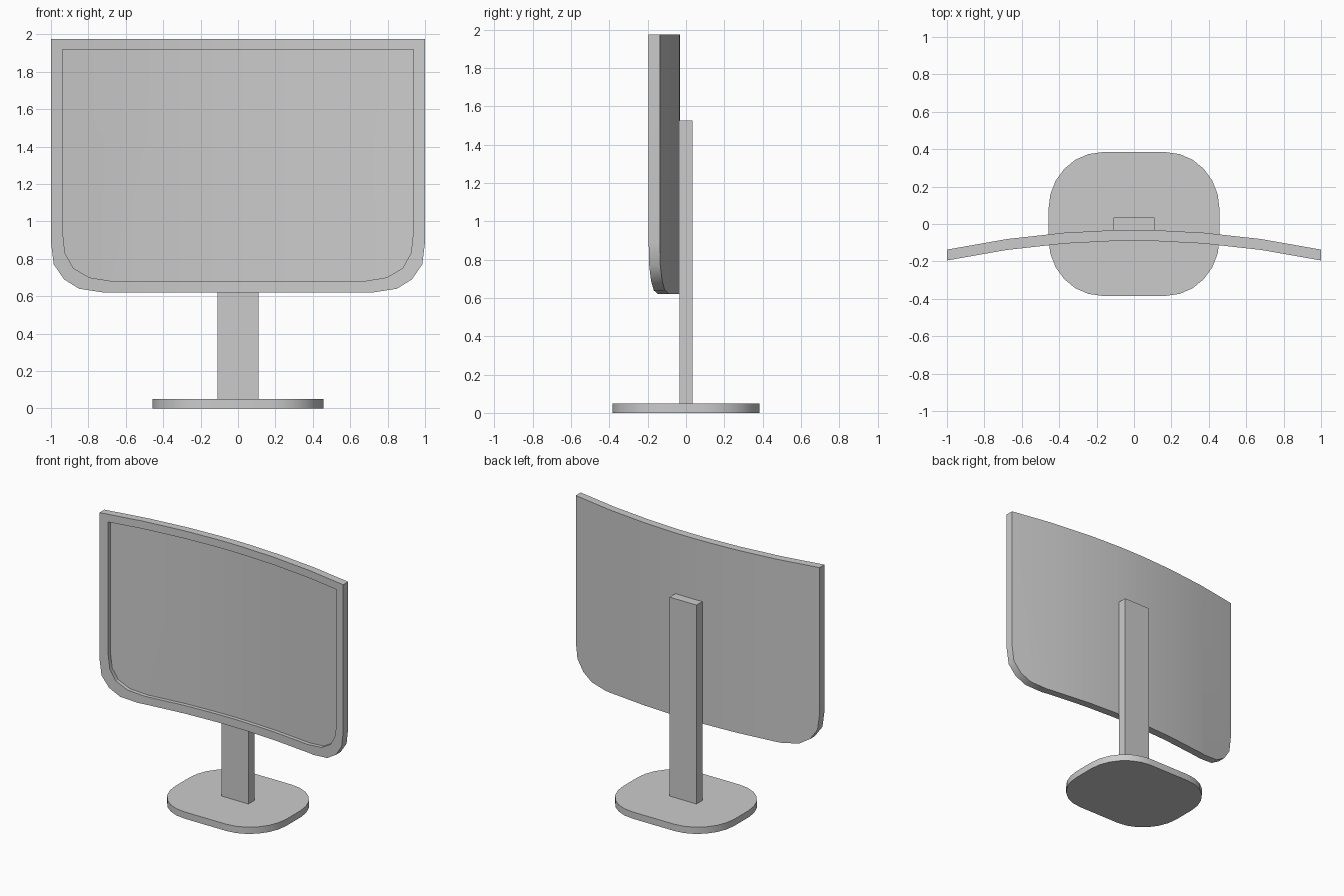
import bpy, bmesh, math

if "Cube" in bpy.data.objects:
    bpy.data.objects.remove(bpy.data.objects["Cube"])

KNOTS = [0.0, 0.12, 0.37, 0.68, 1.0]   # columns of the curved screen


def bend(x):
    """Piecewise-linear curve of the screen: ends come forward (-y)."""
    x = min(abs(x), 1.0)
    for a, b in zip(KNOTS, KNOTS[1:]):
        if x <= b:
            t = (x - a) / (b - a)
            return -0.105 * ((1 - t) * a * a + t * b * b)
    return -0.105


def finish(name, bm):
    bmesh.ops.recalc_face_normals(bm, faces=bm.faces)
    mesh = bpy.data.meshes.new(name)
    bm.to_mesh(mesh)
    bm.free()
    obj = bpy.data.objects.new(name, mesh)
    bpy.context.collection.objects.link(obj)
    bpy.ops.object.select_all(action='DESELECT')
    bpy.context.view_layer.objects.active = obj
    obj.select_set(True)
    bpy.ops.object.shade_smooth_by_angle(angle=math.radians(30))
    return obj


def mirrored(half):
    """Close a right-hand half profile into a full loop."""
    return half + [(-x, z) for x, z in reversed(half)]


def bridge(bm, a, b):
    n = len(a)
    for i in range(n):
        j = (i + 1) % n
        bm.faces.new((a[i], a[j], b[j], b[i]))


# curved screen housing with a recessed panel
outer = mirrored([(0.72, 0.62), (0.85, 0.64), (0.93, 0.69),
                  (0.985, 0.77), (1.0, 0.89), (1.0, 1.975)])
inner = mirrored([(0.67, 0.68), (0.795, 0.70), (0.88, 0.75),
                  (0.925, 0.83), (0.937, 0.94), (0.937, 1.918)])
FRONT, RECESS, BACK = -0.09, -0.062, -0.032
bm = bmesh.new()
loops = [[bm.verts.new((x, y, z)) for x, z in outline]
         for outline, y in ((outer, BACK), (outer, FRONT),
                            (inner, FRONT), (inner, RECESS))]
for a, b in zip(loops, loops[1:]):
    bridge(bm, a, b)
bm.faces.new(loops[0])
bm.faces.new(loops[-1])
for k in sorted({s * k for k in KNOTS[:-1] for s in (1, -1)}):
    bmesh.ops.bisect_plane(bm, geom=bm.verts[:] + bm.edges[:] + bm.faces[:],
                           dist=1e-5, plane_co=(k, 0, 0), plane_no=(1, 0, 0))
for v in bm.verts:
    v.co.y += bend(v.co.x)
finish("curved_screen", bm)

# upright post behind the screen
bm = bmesh.new()
bmesh.ops.create_cube(bm, size=1)
for v in bm.verts:
    v.co.x *= 0.22
    v.co.y *= 0.07
    v.co.z = 1.525 if v.co.z > 0 else 0.05
finish("stand_post", bm)

# rounded foot plate
bm = bmesh.new()
corner = [math.radians(15 * i) for i in range(7)]
quarter = [(0.17 + 0.287 * math.cos(a), 0.08 + 0.304 * math.sin(a)) for a in corner]
half = [(x, -y) for x, y in reversed(quarter)] + quarter
plate = [bm.verts.new((x, y, 0)) for x, y in mirrored(half)]
face = bm.faces.new(plate)
ext = bmesh.ops.extrude_face_region(bm, geom=[face])
for v in ext["geom"]:
    if isinstance(v, bmesh.types.BMVert):
        v.co.z = 0.05
if not any(all(v.co.z == 0 for v in f.verts) for f in bm.faces):
    bm.faces.new(plate)
finish("foot_plate", bm)
